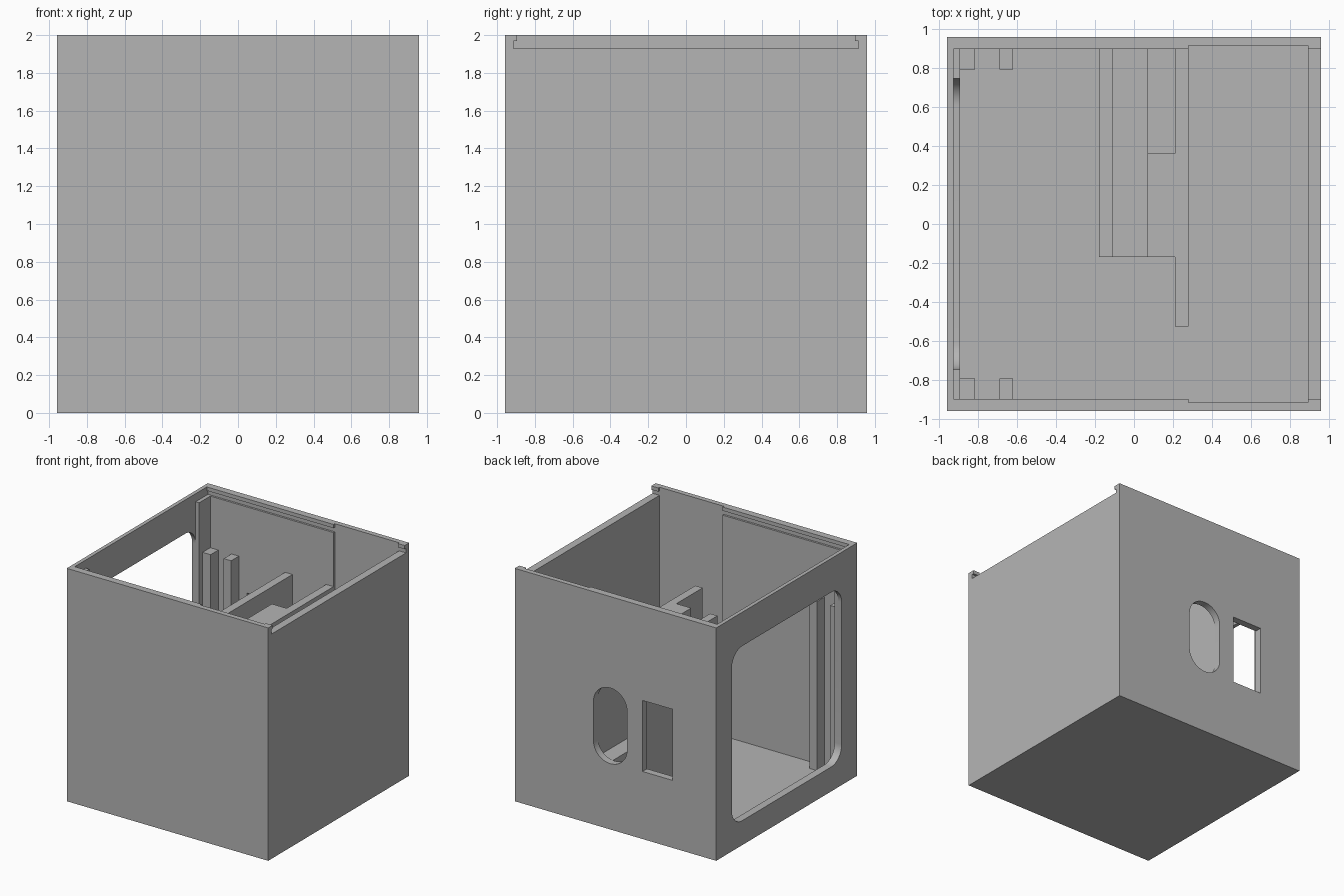
import bpy, bmesh, math
from mathutils import Vector

cube = bpy.data.objects.get("Cube")
if cube:
    bpy.data.objects.remove(cube, do_unlink=True)

grey = bpy.data.materials.new("light grey plastic")
grey.use_nodes = True
COLOUR = (0.46, 0.46, 0.46, 1)
grey.diffuse_color = COLOUR
grey.node_tree.nodes["Principled BSDF"].inputs["Base Color"].default_value = COLOUR

HALF = 0.957      # outer half width
IN_X = 0.891      # cavity half width
IN_Y = 0.896      # cavity half depth
WIDE_Y = 0.913    # lid groove and widened bay half depth
SKIN = -0.924     # inner side of the thin window skin
FLOOR = 0.035
LEDGE = 1.93      # level the lid rests on
TOP = 1.466       # top of the inner dividers


def prism(name, outline, axis, lo, hi):
    """Extrude a 2D outline along an axis from lo to hi."""
    place = {"x": lambda a, b: (lo, a, b),
             "y": lambda a, b: (a, lo, b),
             "z": lambda a, b: (a, b, lo)}[axis]
    bm = bmesh.new()
    face = bm.faces.new([bm.verts.new(place(a, b)) for a, b in outline])
    out = bmesh.ops.extrude_face_region(bm, geom=[face])
    shift = Vector([hi - lo if c == axis else 0 for c in "xyz"])
    bmesh.ops.translate(bm, vec=shift,
                        verts=[v for v in out["geom"] if isinstance(v, bmesh.types.BMVert)])
    bmesh.ops.recalc_face_normals(bm, faces=bm.faces)
    mesh = bpy.data.meshes.new(name)
    bm.to_mesh(mesh)
    bm.free()
    mesh.materials.append(grey)
    obj = bpy.data.objects.new(name, mesh)
    bpy.context.collection.objects.link(obj)
    return obj


def box(name, x0, x1, y0, y1, z0, z1):
    return prism(name, [(x0, y0), (x1, y0), (x1, y1), (x0, y1)], "z", z0, z1)


def rounded(a0, a1, b0, b1, r, steps=12):
    """Outline of a rectangle with round corners."""
    corners = [(a1 - r, b1 - r), (a0 + r, b1 - r), (a0 + r, b0 + r), (a1 - r, b0 + r)]
    pts = []
    for i, (ca, cb) in enumerate(corners):
        for k in range(steps + 1):
            t = math.pi / 2 * (i + k / steps)
            pts.append((ca + r * math.cos(t), cb + r * math.sin(t)))
    return pts


def cut(target, cutter):
    cutter.hide_render = True
    mod = target.modifiers.new("cut", "BOOLEAN")
    mod.operation = "DIFFERENCE"
    mod.solver = "EXACT"
    mod.object = cutter
    bpy.context.view_layer.objects.active = target
    bpy.ops.object.modifier_apply(modifier=mod.name)
    bpy.data.objects.remove(cutter, do_unlink=True)


# Open-topped housing
housing = box("housing", -HALF, HALF, -HALF, HALF, 0, 2)
cut(housing, box("cavity", -IN_X, IN_X, -IN_Y, IN_Y, FLOOR, 2.1))
cut(housing, box("wide_bay", 0.28, IN_X, -WIDE_Y, WIDE_Y, FLOOR, 2.1))

# Sliding lid opening and its side grooves
cut(housing, box("lid_opening", SKIN, 1.1, -IN_Y, IN_Y, LEDGE, 2.1))
cut(housing, box("lid_groove", SKIN, 1.1, -WIDE_Y, WIDE_Y, LEDGE, 1.968))

# Rounded side window with an open slot behind its upper half
cut(housing, prism("window", rounded(-0.745, 0.745, 0.21, 1.71, 0.14), "x", -1.1, -0.8))
cut(housing, box("window_slot", SKIN, -0.8, -0.745, 0.745, 1.0, 2.1))

# Two openings in the back wall
cut(housing, prism("oval_port", rounded(-0.11, 0.21, 0.565, 1.215, 0.159), "y", 0.8, 1.1))
cut(housing, box("square_port", -0.544, -0.258, 0.8, 1.1, 0.58, 1.19))

# Paired posts that hold a panel at the window end
for side, y0, y1 in (("back", 0.792, IN_Y), ("front", -IN_Y, -0.792)):
    for place, x0, x1 in (("outer", -IN_X, -0.815), ("inner", -0.69, -0.62)):
        box(f"{side}_{place}_post", x0, x1, y0, y1, FLOOR, 1.487)

# Dividers around the oval port
box("thin_divider", -0.18, -0.11, -0.17, IN_Y, FLOOR, TOP)
prism("stepped_divider",
      [(0.28, -0.525), (0.28, IN_Y), (0.21, IN_Y), (0.21, 0.36),
       (0.07, 0.36), (0.07, -0.17), (0.21, -0.17), (0.21, -0.525)],
      "z", FLOOR, TOP)
box("port_shelf", 0.07, 0.21, 0.36, IN_Y, FLOOR, 0.563)
box("low_step", -0.11, 0.07, -0.17, IN_Y, FLOOR, 0.3)

# Smooth the round corners and keep every edge crisp
bpy.ops.object.select_all(action="DESELECT")
housing.select_set(True)
bpy.context.view_layer.objects.active = housing
bpy.ops.object.shade_smooth_by_angle(angle=math.radians(30))
